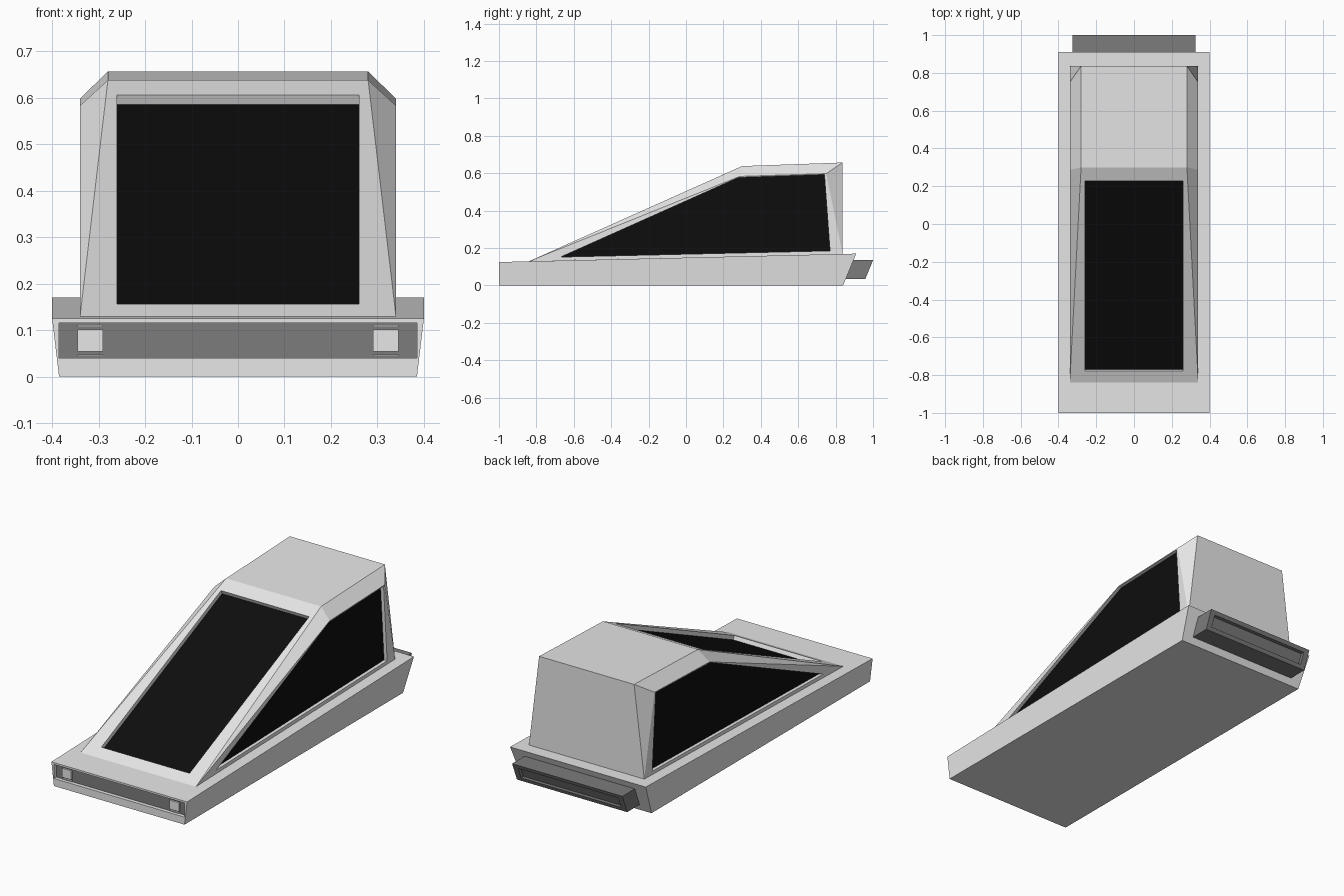
import bpy, bmesh
from mathutils import Vector

if "Cube" in bpy.data.objects:
    bpy.data.objects.remove(bpy.data.objects["Cube"])


def material(name, v):
    m = bpy.data.materials.new(name)
    m.diffuse_color = (v, v, v, 1)
    m.use_nodes = True
    m.node_tree.nodes["Principled BSDF"].inputs["Base Color"].default_value = m.diffuse_color
    return m


BODY = material("light grey body", 0.8)
DARK = material("dark grey trim", 0.2)
GLASS = material("black glass", 0.004)
LAMP = material("pale lamp", 0.87)


def finish(bm, name, mats):
    bmesh.ops.remove_doubles(bm, verts=bm.verts, dist=1e-5)
    bmesh.ops.recalc_face_normals(bm, faces=bm.faces)
    me = bpy.data.meshes.new(name)
    bm.to_mesh(me)
    bm.free()
    for m in mats:
        me.materials.append(m)
    ob = bpy.data.objects.new(name, me)
    bpy.context.collection.objects.link(ob)
    return ob


def face(bm, pts, mat=0):
    f = bm.faces.new([bm.verts.new(p) for p in pts])
    f.material_index = mat


def recessed(bm, outer, inner, push, mat):
    """Frame from outer to inner outline, walls along push, coloured floor."""
    deep = [Vector(p) + Vector(push) for p in inner]
    n = len(outer)
    for i in range(n):
        j = (i + 1) % n
        face(bm, (outer[i], outer[j], inner[j], inner[i]))
        face(bm, (inner[i], inner[j], deep[j], deep[i]))
    face(bm, deep, mat)


def mx(p):
    return (-p[0], p[1], p[2])


def across(a, b):
    """Symmetric quad from two right-hand points."""
    return [mx(a), a, b, mx(b)]


def box(name, x0, x1, y0, y1, z0, z1, mat):
    bm = bmesh.new()
    bmesh.ops.create_cube(bm, size=1)
    for v in bm.verts:
        v.co = ((x0 + x1) / 2 + v.co.x * (x1 - x0),
                (y0 + y1) / 2 + v.co.y * (y1 - y0),
                (z0 + z1) / 2 + v.co.z * (z1 - z0))
    return finish(bm, name, [mat])


# Wedge-shaped base with a dark slot across the nose
bm = bmesh.new()
fb, ft = (0.385, -1, 0), (0.40, -1, 0.125)
bb, bt = (0.385, 0.84, 0), (0.40, 0.91, 0.17)
recessed(bm, across(fb, ft), across((0.385, -1, 0.04), (0.385, -1, 0.115)),
         (0, 0.02, 0), 1)
for a, b in ((ft, bt), (bt, bb), (bb, fb)):
    face(bm, across(a, b))
side = [fb, bb, bt, ft]
face(bm, side)
face(bm, [mx(p) for p in side])
finish(bm, "lower_body", [BODY, DARK])

# Cabin with inset windscreen and side windows
bm = bmesh.new()
A, E = (0.34, -0.84, 0.129), (0.34, 0.837, 0.168)
R1, R2 = (0.28, 0.30, 0.638), (0.28, 0.837, 0.657)
T1, T2 = (0.34, 0.287, 0.583), (0.34, 0.75, 0.598)
recessed(bm, across(A, R1),
         across((0.26, -0.779, 0.1562), (0.26, 0.228, 0.6059)),
         (0, 0.009, -0.020), 1)
face(bm, across(R1, R2))
face(bm, across(R2, E))
face(bm, across(E, A))
window = [(0.34, -0.67, 0.152), (0.34, 0.77, 0.185),
          (0.34, 0.74, 0.593), (0.34, 0.28, 0.577)]
for flip in (tuple, mx):
    recessed(bm, [flip(p) for p in (A, E, T2, T1)], [flip(p) for p in window],
             flip((-0.018, 0, 0)), 1)
    for pts in ((A, T1, R1), (R1, T1, T2, R2), (R2, T2, E)):
        face(bm, [flip(p) for p in pts])
finish(bm, "cabin", [BODY, GLASS])

# Slanted rear bumper with a shallow recess
bm = bmesh.new()
ib, it = (0.325, 0.845, 0.035), (0.325, 0.886, 0.135)
ob, ot = (0.325, 0.959, 0.035), (0.325, 1.0, 0.135)
recessed(bm, across(ob, ot),
         across((0.295, 0.9672, 0.055), (0.295, 0.9918, 0.115)),
         (0, -0.02, 0.0), 0)
for a, b in ((ot, it), (it, ib), (ib, ob)):
    face(bm, across(a, b))
side = [ib, ob, ot, it]
face(bm, side)
face(bm, [mx(p) for p in side])
finish(bm, "rear_bumper", [DARK])

# Headlights with thin trim bars above and below
for label, s in (("left", -1), ("right", 1)):
    x0, x1 = sorted((s * 0.29, s * 0.345))
    box(label + "_headlight", x0, x1, -0.990, -0.975, 0.054, 0.102, LAMP)
    for part, z in (("lower", 0.046), ("upper", 0.109)):
        box(f"{label}_{part}_lamp_trim", x0, x1, -0.990, -0.975,
            z - 0.002, z + 0.002, LAMP)
